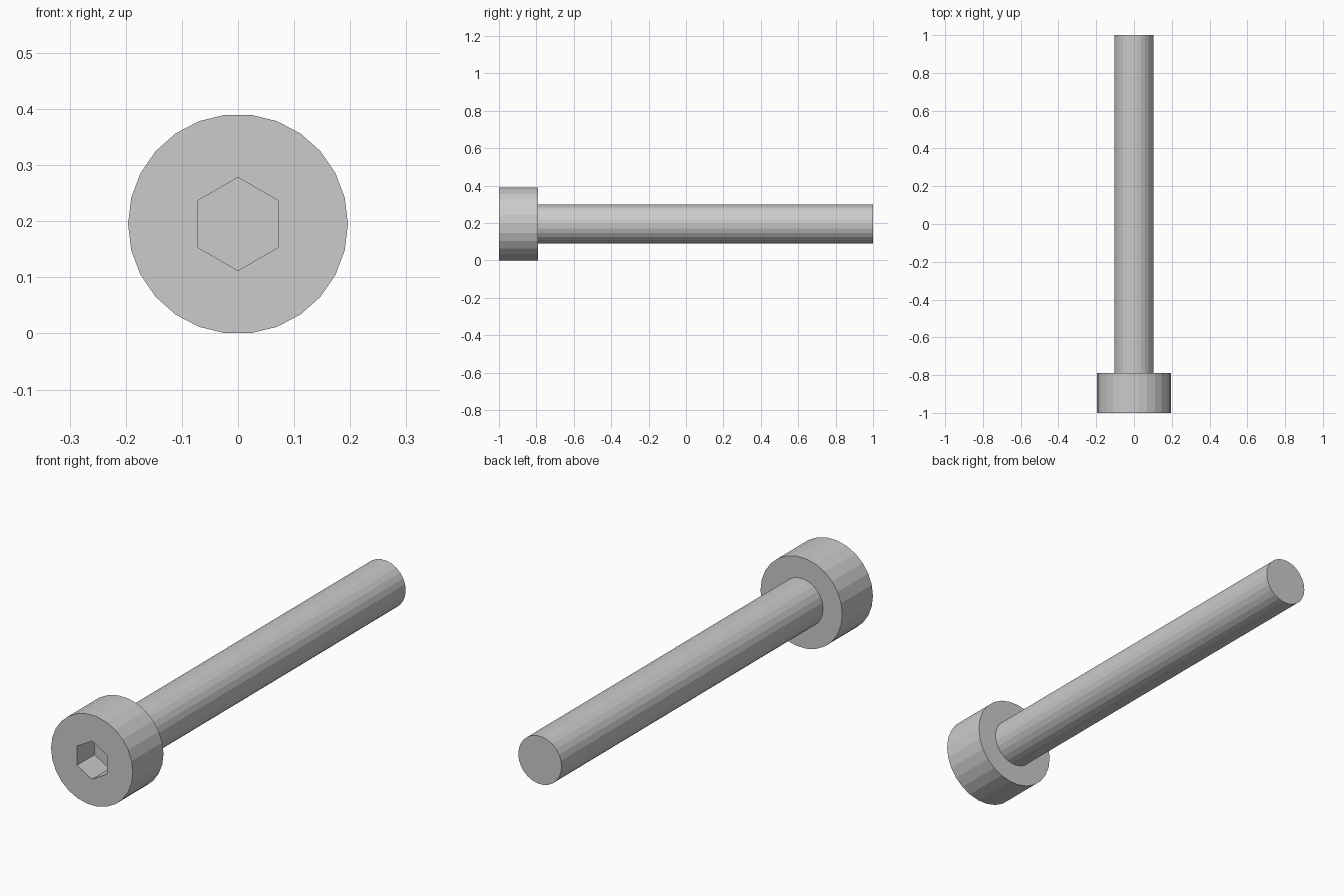
import bpy, bmesh
from math import sin, cos, tau

if "Cube" in bpy.data.objects:
    bpy.data.objects.remove(bpy.data.objects["Cube"])

SIDES = 26
CZ = 0.195  # height of the screw axis


def ring(bm, n, radius, y, start=0.0):
    """Closed loop of vertices around the screw axis."""
    return [bm.verts.new((radius * cos(start + tau * i / n), y,
                          CZ + radius * sin(start + tau * i / n))) for i in range(n)]


def skin(bm, a, b):
    """Quads between two loops of equal size."""
    n = len(a)
    for i in range(n):
        bm.faces.new((a[i], a[(i + 1) % n], b[(i + 1) % n], b[i]))


def loop_edges(bm, loop):
    return [bm.edges.get((loop[i - 1], loop[i])) for i in range(len(loop))]


bm = bmesh.new()

# Head side, underside and shaft, closed at the tip
outer = [ring(bm, SIDES, r, y) for r, y in
         ((0.196, -1.0), (0.196, -0.79), (0.104, -0.79), (0.104, 1.0))]
for a, b in zip(outer, outer[1:]):
    skin(bm, a, b)
bm.faces.new(outer[-1])

# Hexagonal socket, closed at its floor
hex_rim = ring(bm, 6, 0.083, -1.0, tau / 4)
hex_floor = ring(bm, 6, 0.083, -0.88, tau / 4)
skin(bm, hex_rim, hex_floor)
bm.faces.new(hex_floor)

# Front face of the head around the socket
bmesh.ops.triangle_fill(bm, use_beauty=True, normal=(0, -1, 0),
                        edges=loop_edges(bm, outer[0]) + loop_edges(bm, hex_rim))
bmesh.ops.recalc_face_normals(bm, faces=bm.faces)

mesh = bpy.data.meshes.new("socket_head_screw")
bm.to_mesh(mesh)
bm.free()
bpy.context.collection.objects.link(bpy.data.objects.new("socket_head_screw", mesh))
